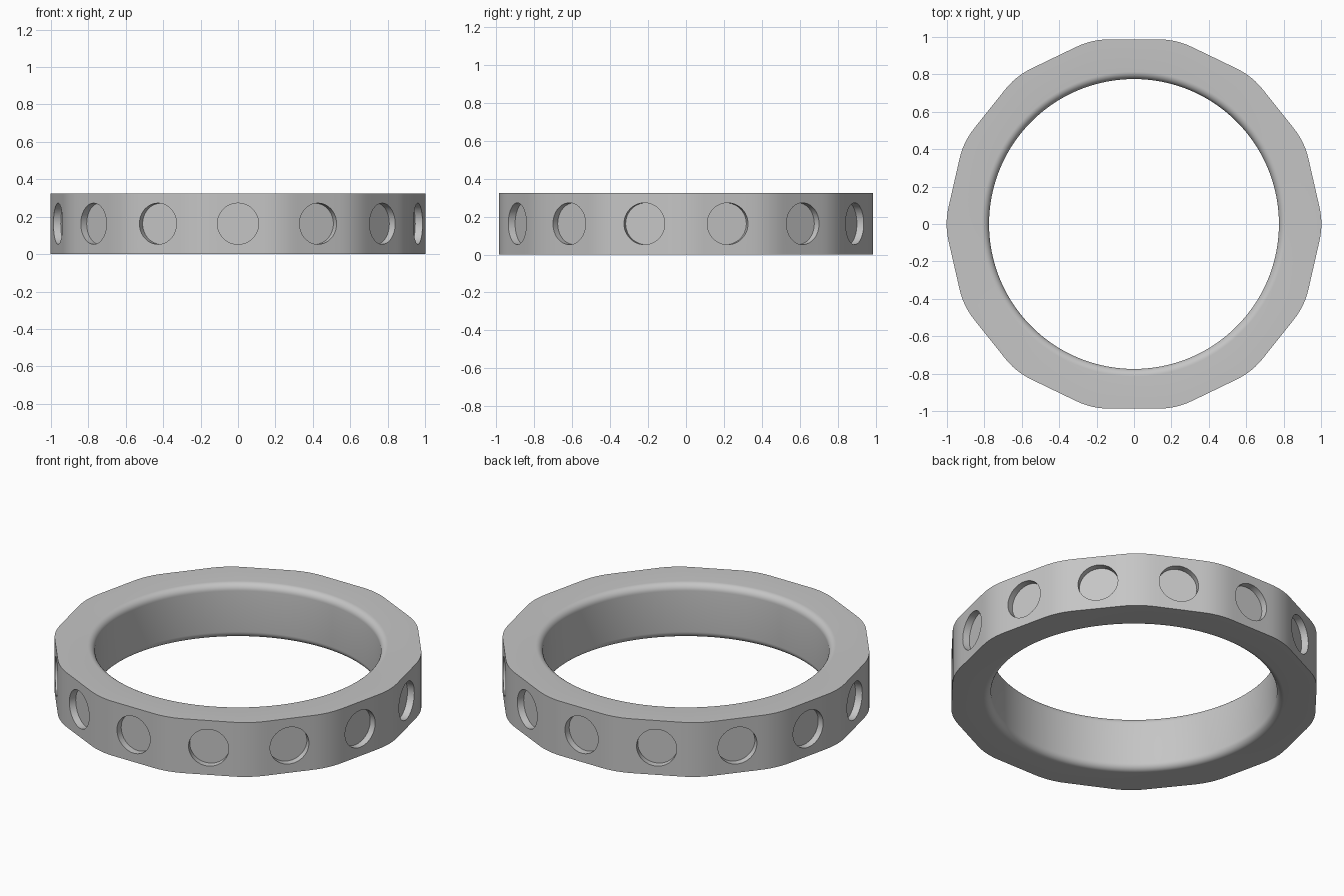
import bpy, bmesh
from math import pi, sin, cos, tan, sqrt
from mathutils import Matrix

cube = bpy.data.objects.get("Cube")
if cube:
    bpy.data.objects.remove(cube, do_unlink=True)

SIDES = 14
STEP = 2 * pi / SIDES
APOTHEM = 0.987       # centre to each outer flat
CORNER = 0.4          # rounding radius of the outer corners
BORE = 0.775          # inner radius
FILLET = 0.04         # rounding of the inner rims
HEIGHT = 0.325
HOLE_R, HOLE_DEPTH = 0.11, 0.04
START = -pi / 2       # the first flat faces the front
PER_SIDE = 14

grey = bpy.data.materials.new("plain_grey")
grey.use_nodes = True
grey.diffuse_color = (0.56, 0.56, 0.56, 1)
grey.node_tree.nodes["Principled BSDF"].inputs["Base Color"].default_value = grey.diffuse_color


def outer_radius(phi):
    """Polar radius of the rounded polygon, phi measured from a flat's centre."""
    phi = abs(phi)
    if APOTHEM * tan(phi) < (APOTHEM - CORNER) * tan(STEP / 2):
        return APOTHEM / cos(phi)
    centre = (APOTHEM - CORNER) / cos(STEP / 2)
    psi = STEP / 2 - phi
    return centre * cos(psi) + sqrt(CORNER ** 2 - (centre * sin(psi)) ** 2)


def make_object(name, bm):
    bmesh.ops.recalc_face_normals(bm, faces=bm.faces)
    mesh = bpy.data.meshes.new(name)
    bm.to_mesh(mesh)
    bm.free()
    mesh.materials.append(grey)
    obj = bpy.data.objects.new(name, mesh)
    bpy.context.collection.objects.link(obj)
    return obj


# Inner profile: bottom rim, bore wall, top rim
ARC = 8
quarter = [(BORE + FILLET * (1 - sin(i * pi / 2 / ARC)),
            FILLET * (1 - cos(i * pi / 2 / ARC))) for i in range(ARC + 1)]
inner = quarter + [(r, HEIGHT - z) for r, z in reversed(quarter)]

# Ring body
bm = bmesh.new()
columns = []
for s in range(SIDES):
    for k in range(PER_SIDE):
        phi = (k / PER_SIDE - 0.5) * STEP
        angle = START + s * STEP + phi
        out = outer_radius(phi)
        section = inner + [(out, HEIGHT), (out, 0)]
        columns.append([bm.verts.new((r * cos(angle), r * sin(angle), z))
                        for r, z in section])
for i, col in enumerate(columns):
    nxt = columns[(i + 1) % len(columns)]
    for j in range(len(col)):
        k = (j + 1) % len(col)
        bm.faces.new((col[j], nxt[j], nxt[k], col[k]))
ring = make_object("ring_band", bm)

# Shallow round pocket in the middle of every flat
bm = bmesh.new()
for s in range(SIDES):
    place = (Matrix.Rotation(START + s * STEP, 4, 'Z')
             @ Matrix.Translation((APOTHEM, 0, HEIGHT / 2))
             @ Matrix.Rotation(pi / 2, 4, 'Y'))
    bmesh.ops.create_cone(bm, cap_ends=True, segments=48, radius1=HOLE_R,
                          radius2=HOLE_R, depth=2 * HOLE_DEPTH, matrix=place)
cutter = make_object("pocket_cutter", bm)
cutter.hide_render = True

cut = ring.modifiers.new("pockets", 'BOOLEAN')
cut.operation = 'DIFFERENCE'
cut.solver = 'EXACT'
cut.object = cutter

# Bake the cut, then shade smoothly with sharp edges kept
bpy.context.view_layer.update()
evaluated = ring.evaluated_get(bpy.context.evaluated_depsgraph_get())
baked = bpy.data.meshes.new_from_object(evaluated)
ring.modifiers.clear()
ring.data = baked
bpy.data.objects.remove(cutter, do_unlink=True)

for obj in bpy.context.selected_objects:
    obj.select_set(False)
ring.select_set(True)
bpy.context.view_layer.objects.active = ring
bpy.ops.object.shade_smooth_by_angle(angle=pi / 6)
